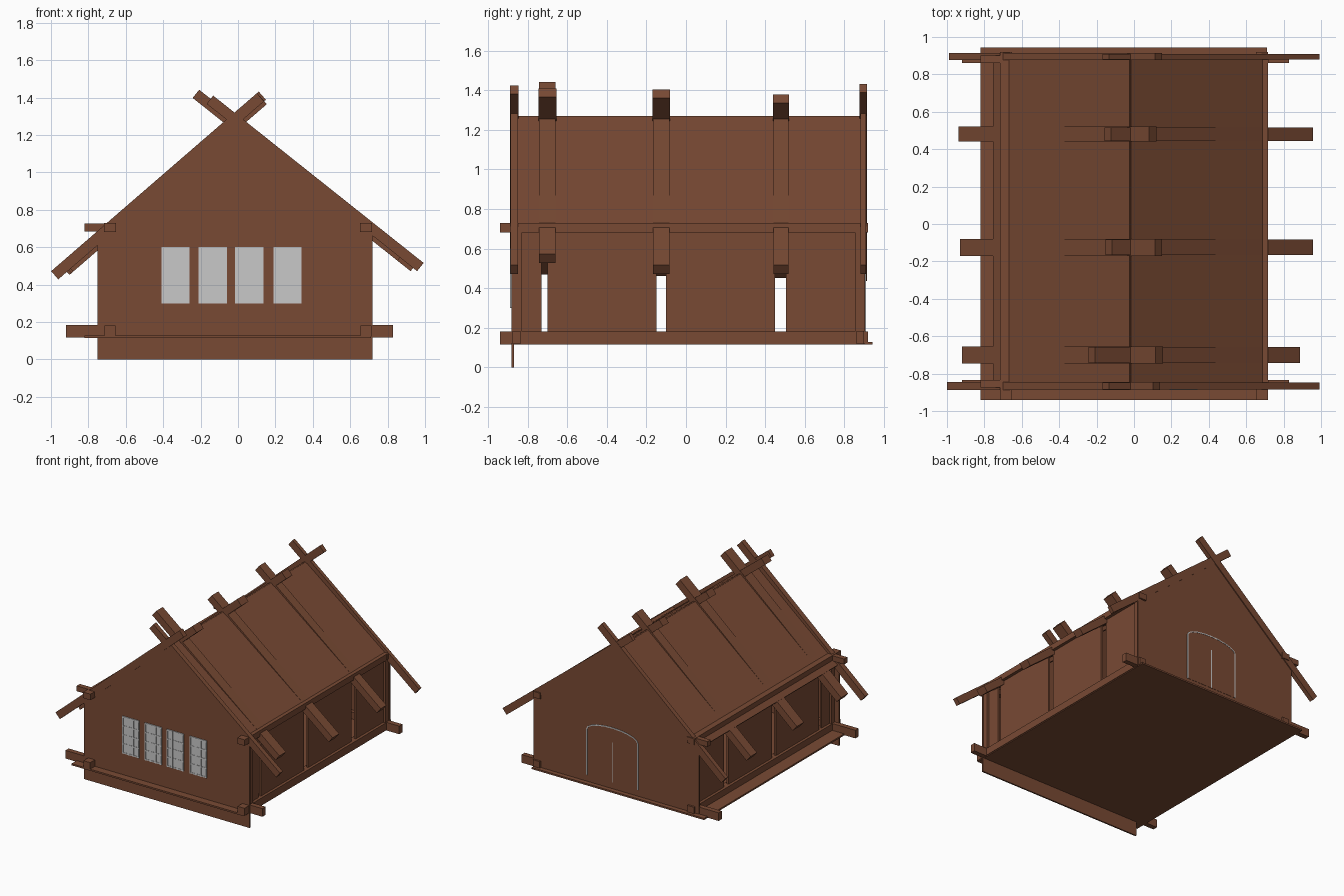
import bpy, bmesh, math
from mathutils import Vector

if "Cube" in bpy.data.objects:
    bpy.data.objects.remove(bpy.data.objects["Cube"])


def material(name, rgb):
    m = bpy.data.materials.new(name)
    m.diffuse_color = (*rgb, 1)
    m.use_nodes = True
    m.node_tree.nodes["Principled BSDF"].inputs["Base Color"].default_value = m.diffuse_color
    return m


WOOD = material("brown_wood", (0.19, 0.068, 0.034))
GREY = material("pale_grey", (0.58, 0.58, 0.58))


def prism(name, pts, y0, y1, mat=WOOD):
    """Extrude an (x, z) outline from y0 to y1."""
    bm = bmesh.new()
    f = bm.faces.new([bm.verts.new((x, y0, z)) for x, z in pts])
    new = bmesh.ops.extrude_face_region(bm, geom=[f])["geom"]
    bmesh.ops.translate(bm, vec=(0, y1 - y0, 0),
                        verts=[v for v in new if isinstance(v, bmesh.types.BMVert)])
    bmesh.ops.recalc_face_normals(bm, faces=bm.faces)
    me = bpy.data.meshes.new(name)
    bm.to_mesh(me)
    bm.free()
    me.materials.append(mat)
    ob = bpy.data.objects.new(name, me)
    bpy.context.collection.objects.link(ob)
    return ob


def box(name, x0, x1, y0, y1, z0, z1, mat=WOOD):
    return prism(name, [(x0, z0), (x1, z0), (x1, z1), (x0, z1)], y0, y1, mat)


def beam(name, a, b, thick, y0, y1):
    """Sloping plank between two (x, z) points."""
    a, b = Vector(a), Vector(b)
    d = (b - a).normalized()
    n = Vector((-d.y, d.x)) * thick / 2
    return prism(name, [a + n, b + n, b - n, a - n], y0, y1)


# Floor
box("floor", -0.82, 0.71, -0.94, 0.943, 0.115, 0.128)

# Gable walls: the front one reaches the ground
top = [(0.72, 0.69), (-0.02, 1.262), (-0.75, 0.65)]
prism("front_wall", [(-0.75, 0), (0.72, 0)] + top, -0.88, -0.868)
prism("back_wall", [(-0.75, 0.12), (0.72, 0.12)] + top, 0.893, 0.905)

# Side frames: sills, wall plates, corner posts and panels with gaps
for side, x in (("left", -0.685), ("right", 0.685)):
    box(side + "_sill", x - 0.03, x + 0.03, -0.94, 0.92, 0.122, 0.18)
    box(side + "_wall_plate", x - 0.032, x + 0.032, -0.94, 0.92, 0.682, 0.73)
    for end, y in (("front", -0.85), ("back", 0.875)):
        box(f"{side}_{end}_corner_post", x - 0.028, x + 0.028,
            y - 0.022, y + 0.022, 0.17, 0.69)
    for y0, y1 in ((-0.87, -0.73), (-0.70, -0.15), (-0.10, 0.45), (0.505, 0.895)):
        box(side + "_wall_panel", x - 0.008, x + 0.008, y0, y1, 0.16, 0.70)

# Cross beams that stick out past the gable walls
for end, y in (("front", -0.855), ("back", 0.88)):
    box(end + "_cross_sill", -0.92, 0.83, y - 0.02, y + 0.02, 0.118, 0.183)
    box(end + "_cross_beam", -0.82, 0.72, y - 0.02, y + 0.02, 0.685, 0.728)

# Roof slopes
ridge = (-0.02, 1.262)
beam("left_roof", ridge, (-0.75, 0.652), 0.016, -0.872, 0.903)
beam("right_roof", ridge, (0.71, 0.702), 0.016, -0.872, 0.903)

# Crossed rafters: y range, left foot x, left top x, right foot x, right top x, lift
RAFTERS = [
    ("front_end", -0.888, -0.845, -0.98, 0.12, 0.975, -0.15, 0),
    ("front", -0.745, -0.655, -0.90, 0.135, 0.87, -0.225, -0.028),
    ("middle", -0.17, -0.08, -0.91, 0.13, 0.94, -0.135, -0.028),
    ("rear", 0.44, 0.52, -0.92, 0.10, 0.94, -0.14, -0.028),
    ("back_end", 0.877, 0.913, -0.97, 0.13, 0.975, -0.15, 0),
]


def left_z(x):
    return 0.45 + (x + 0.98) * 0.865


def right_z(x):
    return 0.49 + (0.98 - x) * 0.795


for name, y0, y1, lf, lt, rf, rt, lift in RAFTERS:
    beam(name + "_left_rafter", (lf, left_z(lf) + lift), (lt, left_z(lt) + lift),
         0.058, y0, y1)
    beam(name + "_right_rafter", (rf, right_z(rf) + lift), (rt, right_z(rt) + lift),
         0.056, y0 + 0.003, y1 - 0.003)

# Front windows: pale panes with a raised lattice
for x in (-0.41, -0.21, -0.015, 0.19):
    w, z0, z1 = 0.15, 0.30, 0.60
    box("window_pane", x, x + w, -0.884, -0.879, z0, z1, GREY)
    for i in range(4):
        bx = x + 0.006 + i * (w - 0.012) / 3
        box("window_bar_upright", bx - 0.005, bx + 0.005, -0.888, -0.883, z0, z1, GREY)
    for i in range(5):
        bz = z0 + 0.006 + i * (z1 - z0 - 0.012) / 4
        box("window_bar_across", x, x + w, -0.887, -0.883, bz - 0.005, bz + 0.005, GREY)

# Back door: arched grey outline with a centre seam
xc, hw, spring, rise, rim = 0.02, 0.23, 0.55, 0.07, 0.009


def arch(inset):
    n = 10
    pts = []
    for i in range(n + 1):
        a = math.pi * i / n
        pts.append((xc + (hw - inset) * math.cos(a),
                    spring + (rise - inset) * math.sin(a)))
    return [(xc + hw - inset, 0.18)] + pts + [(xc - hw + inset, 0.18)]


prism("door_outline", arch(0) + arch(rim)[::-1], 0.904, 0.909, GREY)
prism("door_leaves", arch(rim), 0.904, 0.907)
box("door_seam", xc - 0.003, xc + 0.003, 0.904, 0.909, 0.18, 0.50, GREY)
